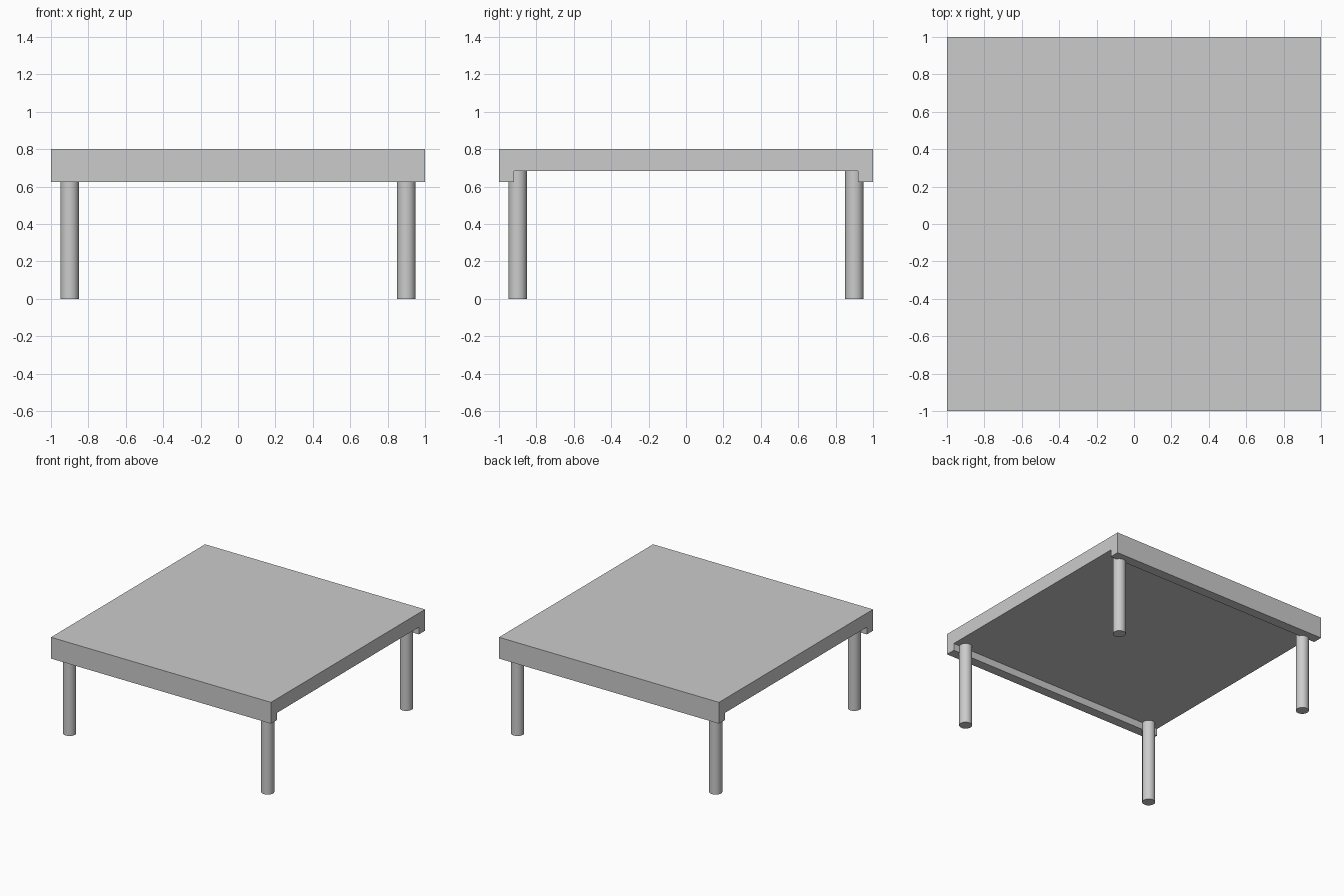
import bpy, bmesh
from mathutils import Matrix, Vector

cube = bpy.data.objects.get("Cube")
if cube:
    bpy.data.objects.remove(cube, do_unlink=True)

grey = bpy.data.materials.new("plain_grey")
grey.use_nodes = True
colour = (0.6, 0.6, 0.6, 1)
grey.diffuse_color = colour
grey.node_tree.nodes["Principled BSDF"].inputs["Base Color"].default_value = colour

SLAB_BOTTOM, TOP, LIP_BOTTOM = 0.684, 0.8, 0.625
LIP_INNER = 0.92
LEG_POS, LEG_RADIUS = 0.9, 0.049


def finish(name, bm):
    bmesh.ops.recalc_face_normals(bm, faces=bm.faces)
    mesh = bpy.data.meshes.new(name)
    bm.to_mesh(mesh)
    bm.free()
    mesh.materials.append(grey)
    obj = bpy.data.objects.new(name, mesh)
    bpy.context.collection.objects.link(obj)
    return obj


# Table top: a channel profile with a lip along front and back, extruded along x
half = [(1, TOP), (1, LIP_BOTTOM), (LIP_INNER, LIP_BOTTOM), (LIP_INNER, SLAB_BOTTOM)]
profile = half + [(-y, z) for y, z in reversed(half)]
bm = bmesh.new()
face = bm.faces.new([bm.verts.new((-1, y, z)) for y, z in profile])
ext = bmesh.ops.extrude_face_region(bm, geom=[face], use_keep_orig=True)
moved = [v for v in ext["geom"] if isinstance(v, bmesh.types.BMVert)]
bmesh.ops.translate(bm, verts=moved, vec=Vector((2, 0, 0)))
finish("table_top", bm)

# Four round legs reaching the underside of the slab
for side, sx in (("right", -1), ("left", 1)):
    for end, sy in (("front", -1), ("back", 1)):
        bm = bmesh.new()
        bmesh.ops.create_cone(
            bm, cap_ends=True, segments=32, radius1=LEG_RADIUS, radius2=LEG_RADIUS,
            depth=SLAB_BOTTOM,
            matrix=Matrix.Translation((sx * LEG_POS, sy * LEG_POS, SLAB_BOTTOM / 2)))
        leg = finish(f"{end}_{side}_leg", bm)
        for poly in leg.data.polygons:
            poly.use_smooth = len(poly.vertices) == 4
